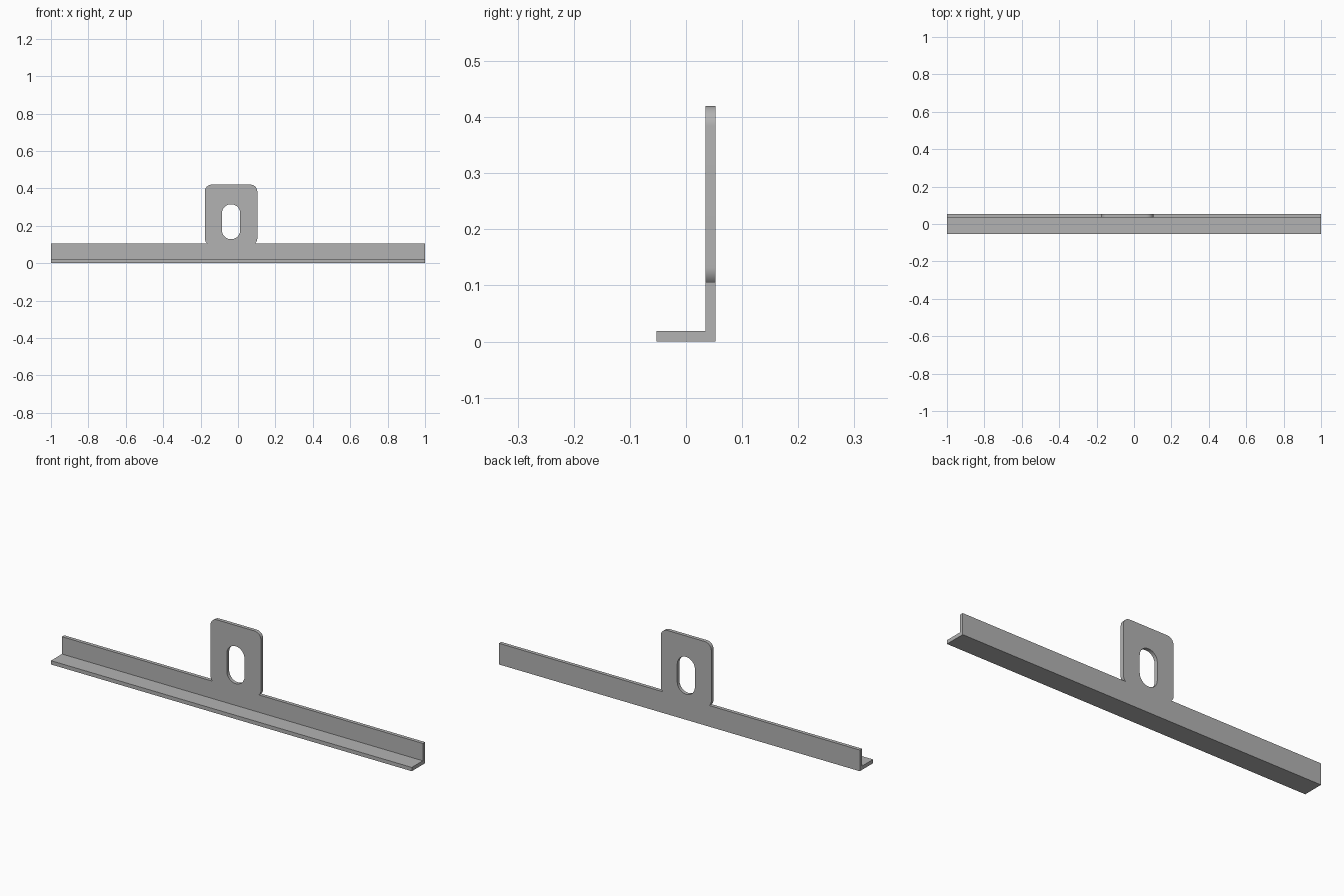
import bpy
import bmesh
from math import cos, sin, pi, sqrt, atan2

cube = bpy.data.objects.get("Cube")
if cube:
    bpy.data.objects.remove(cube, do_unlink=True)

GREY = (0.45, 0.45, 0.45, 1)
steel = bpy.data.materials.new("plain_grey_metal")
steel.use_nodes = True
steel.diffuse_color = GREY
steel.node_tree.nodes["Principled BSDF"].inputs["Base Color"].default_value = GREY

# Main dimensions
FRONT, INNER, BACK = -0.0525, 0.0345, 0.0525
FOOT_TOP, RAIL_TOP, TAB_TOP = 0.019, 0.106, 0.42
TAB_X, TAB_HALF, CORNER = -0.037, 0.14, 0.036
SLOT_R, SLOT_LOW, SLOT_HIGH = 0.049, 0.177, 0.266


def arc(cx, cz, r, start, end, steps=12):
    angles = [start + (end - start) * i / steps for i in range(steps + 1)]
    return [(cx + r * cos(a), cz + r * sin(a)) for a in angles]


def finish(obj):
    obj.data.materials.clear()
    obj.data.materials.append(steel)
    bpy.ops.object.select_all(action='DESELECT')
    obj.select_set(True)
    bpy.context.view_layer.objects.active = obj
    bpy.ops.object.shade_smooth_by_angle(angle=pi / 6)


# Upright plate outline: rail with a rounded tab whose lower corners tuck in
dx = TAB_HALF - CORNER
low_z = RAIL_TOP + 0.026
tuck = -atan2(low_z - RAIL_TOP, sqrt(CORNER**2 - (low_z - RAIL_TOP)**2))
right = arc(dx, low_z, CORNER, tuck, 0) + arc(dx, TAB_TOP - CORNER, CORNER, 0, pi / 2)
left = [(-x, z) for x, z in reversed(right)]
tab = [(x + TAB_X, z) for x, z in right + left]
outline = [(-1, 0), (1, 0), (1, RAIL_TOP)] + tab + [(-1, RAIL_TOP)]
slot = arc(TAB_X, SLOT_HIGH, SLOT_R, 0, pi, 24) + arc(TAB_X, SLOT_LOW, SLOT_R, pi, 2 * pi, 24)

# Fill the outline around the slot and give it thickness
bm = bmesh.new()
edges = []
for loop in (outline, slot):
    verts = [bm.verts.new((x, INNER, z)) for x, z in loop]
    edges += [bm.edges.new((v, verts[i - 1])) for i, v in enumerate(verts)]
bmesh.ops.triangle_fill(bm, edges=edges, use_beauty=True, normal=(0, -1, 0))
grown = bmesh.ops.extrude_face_region(bm, geom=bm.faces[:], use_keep_orig=True)
moved = [g for g in grown["geom"] if isinstance(g, bmesh.types.BMVert)]
bmesh.ops.translate(bm, verts=moved, vec=(0, BACK - INNER, 0))
bmesh.ops.recalc_face_normals(bm, faces=bm.faces[:])
mesh = bpy.data.meshes.new("upright_plate")
bm.to_mesh(mesh)
bm.free()
plate = bpy.data.objects.new("upright_plate", mesh)
bpy.context.collection.objects.link(plate)
finish(plate)

# Horizontal foot flange
bpy.ops.mesh.primitive_cube_add(size=1, location=(0, (FRONT + INNER) / 2, FOOT_TOP / 2))
foot = bpy.context.object
foot.name = "foot_flange"
foot.scale = (2, INNER - FRONT, FOOT_TOP)
bpy.ops.object.transform_apply(location=False, rotation=False, scale=True)
finish(foot)
